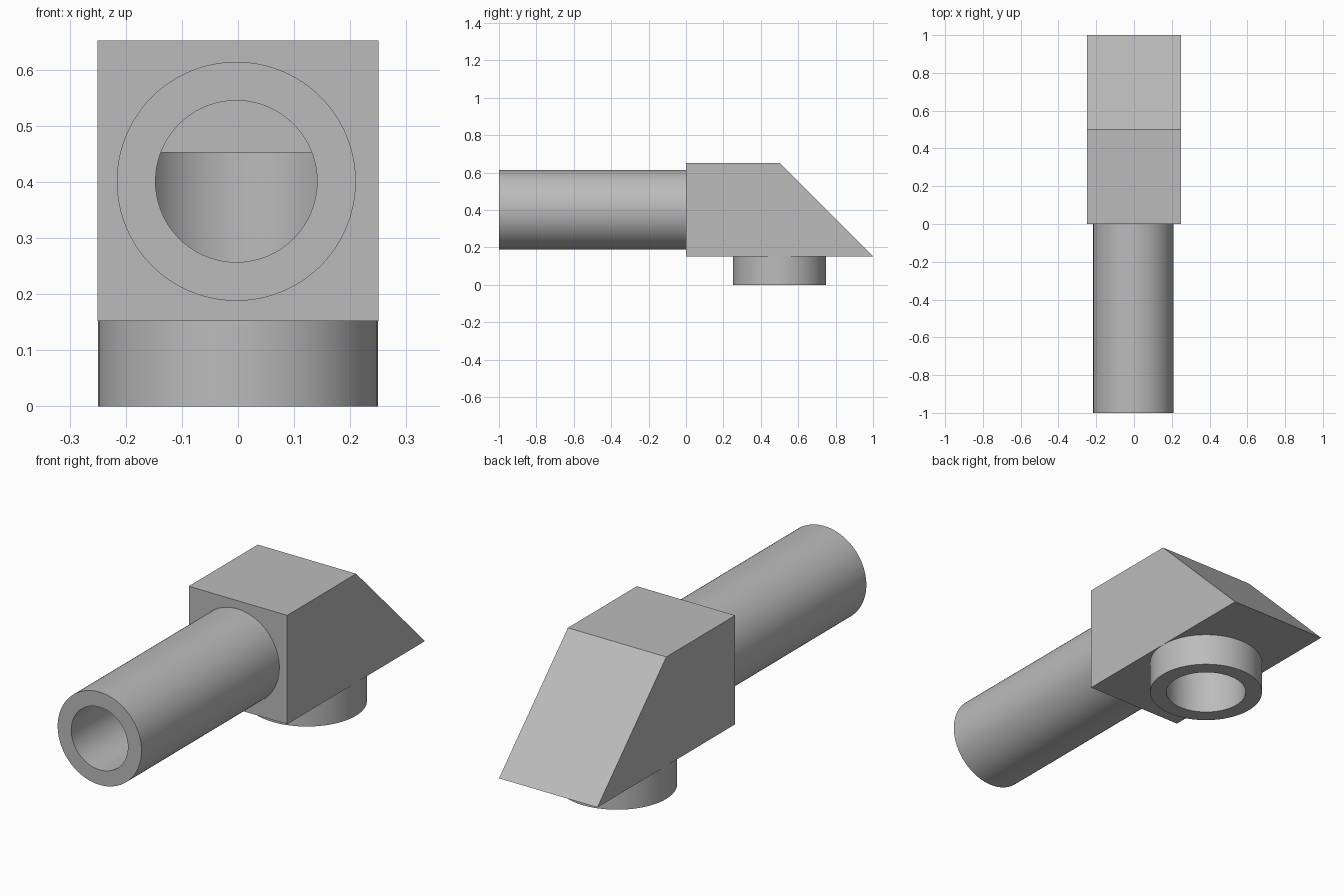
import bpy, bmesh, math
from mathutils import Matrix, Vector

cube = bpy.data.objects.get("Cube")
if cube:
    bpy.data.objects.remove(cube, do_unlink=True)

grey = bpy.data.materials.new("plain grey")
grey.use_nodes = True
colour = (0.5, 0.5, 0.5, 1)
grey.diffuse_color = colour
grey.node_tree.nodes["Principled BSDF"].inputs["Base Color"].default_value = colour


def make_object(name, bm):
    bmesh.ops.recalc_face_normals(bm, faces=bm.faces)
    mesh = bpy.data.meshes.new(name)
    bm.to_mesh(mesh)
    bm.free()
    mesh.materials.append(grey)
    obj = bpy.data.objects.new(name, mesh)
    bpy.context.collection.objects.link(obj)
    return obj


def rod(name, start, end, radius):
    """Capped cylinder between two points."""
    start, end = Vector(start), Vector(end)
    axis = end - start
    turn = axis.to_track_quat('Z', 'Y').to_matrix().to_4x4()
    bm = bmesh.new()
    bmesh.ops.create_cone(bm, cap_ends=True, segments=96, radius1=radius, radius2=radius,
                          depth=axis.length,
                          matrix=Matrix.Translation((start + end) / 2) @ turn)
    return make_object(name, bm)


def combine(target, tool, operation):
    mod = target.modifiers.new(tool.name, 'BOOLEAN')
    mod.operation = operation
    mod.solver = 'EXACT'
    mod.object = tool
    bpy.ops.object.modifier_apply(modifier=mod.name)
    bpy.data.objects.remove(tool, do_unlink=True)


# Block with a sloping back, extruded across x from its side profile
bm = bmesh.new()
profile = [(0, 0.152), (1, 0.152), (0.5, 0.652), (0, 0.652)]
side = bm.faces.new([bm.verts.new((-0.25, y, z)) for y, z in profile])
grown = bmesh.ops.extrude_face_region(bm, geom=[side])
bmesh.ops.translate(bm, vec=(0.5, 0, 0),
                    verts=[v for v in grown["geom"] if isinstance(v, bmesh.types.BMVert)])
body = make_object("elbow_fitting", bm)
bpy.context.view_layer.objects.active = body
body.select_set(True)

# Long front pipe and short bottom collar
cx, cz = -0.003, 0.401
combine(body, rod("front_pipe", (cx, -1, cz), (cx, 0.05, cz), 0.213), 'UNION')
combine(body, rod("bottom_collar", (0, 0.5, 0), (0, 0.5, 0.17), 0.2495), 'UNION')

# Two blind bores that meet inside the block
combine(body, rod("pipe_bore", (cx, -1.1, cz), (cx, 0.5, cz), 0.144), 'DIFFERENCE')
combine(body, rod("collar_bore", (0, 0.5, -0.1), (0, 0.5, 0.452), 0.177), 'DIFFERENCE')

bpy.ops.object.shade_smooth_by_angle(angle=math.radians(30))
